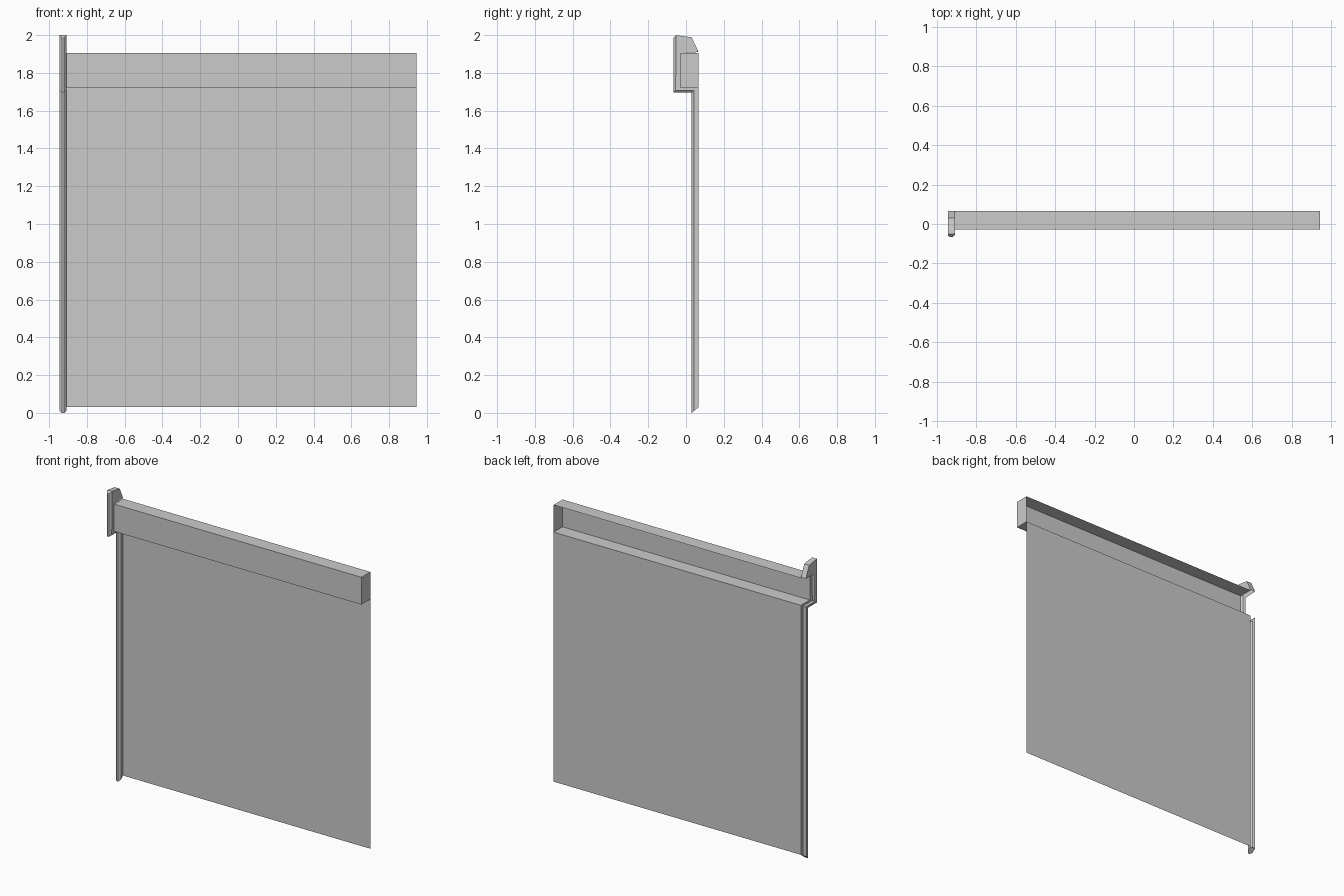
import bpy, bmesh

if "Cube" in bpy.data.objects:
    bpy.data.objects.remove(bpy.data.objects["Cube"])

X0, X1 = -0.945, -0.908      # trim sides
XR = 0.945                   # free end of the panel
YB, YF = 0.067, -0.028       # back plane, beam front
Z0, Z1, Z2 = 0.03, 1.72, 1.905
CH = 0.012                   # trim chamfer


def finish(name, bm):
    bmesh.ops.remove_doubles(bm, verts=bm.verts, dist=1e-5)
    bmesh.ops.recalc_face_normals(bm, faces=bm.faces)
    me = bpy.data.meshes.new(name)
    bm.to_mesh(me)
    bm.free()
    ob = bpy.data.objects.new(name, me)
    bpy.context.collection.objects.link(ob)


def face(bm, pts):
    bm.faces.new([bm.verts.new(p) for p in pts])


def strip(bm, profile, xa, xb):
    """Extrude an open (y, z) profile along x."""
    for (y, z), (v, w) in zip(profile, profile[1:]):
        face(bm, [(xa, y, z), (xb, y, z), (xb, v, w), (xa, v, w)])


# Thin wall sheet
bm = bmesh.new()
strip(bm, [(YB, Z0), (YB, Z1)], X1, XR)
finish("wall_sheet", bm)

# Top beam: open at the back, capped at the free end
bm = bmesh.new()
beam = [(YB, Z1), (YF, Z1), (YF, Z2), (YB, Z2)]
strip(bm, beam, X1, XR)
face(bm, [(XR, y, z) for y, z in beam])
finish("top_beam", bm)

# Edge trim: chamfered channel that steps around wall and beam, open at the back
outer = [(0.03, 0.0), (0.03, 1.695), (-0.067, 1.695), (-0.067, 1.986)]
shoulder = [(0.042, 0.01), (0.042, 1.708), (-0.055, 1.708), (-0.052, 2.0)]
inner = [(YB, Z0), (YB, Z1), (YF, Z1), (YF, Z2)]
crown = [(0.03, 1.988), (YB, Z2 + 0.005)]
bm = bmesh.new()
strip(bm, outer, X0 + CH, X1 - CH)
for x, xn in ((X0, X0 + CH), (X1, X1 - CH)):
    for i in range(3):
        face(bm, [(x, *inner[i]), (x, *inner[i + 1]),
                  (x, *shoulder[i + 1]), (x, *shoulder[i])])
        face(bm, [(x, *shoulder[i]), (x, *shoulder[i + 1]),
                  (xn, *outer[i + 1]), (xn, *outer[i])])
    # side of the crown above the beam
    face(bm, [(x, *p) for p in [inner[3], shoulder[3]] + crown])
# end caps
strip(bm, [shoulder[3]] + crown, X0, X1)
strip(bm, [shoulder[0], inner[0]], X0, X1)
for k in (0, 3):
    face(bm, [(X0, *shoulder[k]), (X1, *shoulder[k]),
              (X1 - CH, *outer[k]), (X0 + CH, *outer[k])])
finish("edge_trim", bm)
